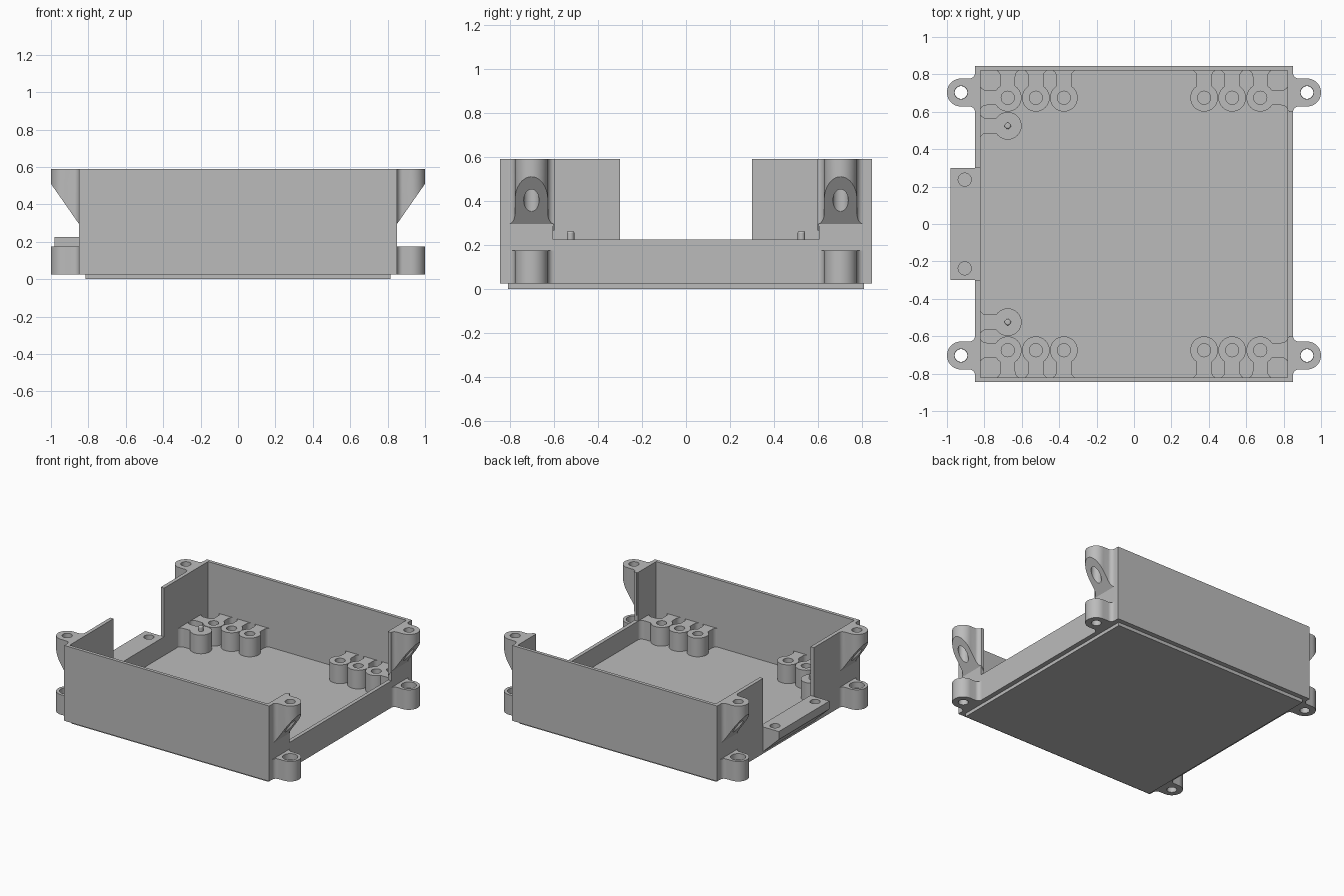
import bpy, bmesh, math

if "Cube" in bpy.data.objects:
    bpy.data.objects.remove(bpy.data.objects["Cube"])

grey = bpy.data.materials.new("light grey plastic")
grey.diffuse_color = (0.5, 0.5, 0.5, 1)
grey.use_nodes = True
grey.node_tree.nodes["Principled BSDF"].inputs["Base Color"].default_value = grey.diffuse_color


def make(name, bm):
    bmesh.ops.recalc_face_normals(bm, faces=bm.faces)
    me = bpy.data.meshes.new(name)
    bm.to_mesh(me)
    bm.free()
    me.materials.append(grey)
    ob = bpy.data.objects.new(name, me)
    bpy.context.collection.objects.link(ob)
    return ob


def prism(name, outline, depth, axis="z"):
    """Extrude a closed outline; axis y takes (x, z) points."""
    a, b = depth
    bm = bmesh.new()
    put = (lambda p, d: (p[0], p[1], d)) if axis == "z" else (lambda p, d: (p[0], d, p[1]))
    lo = [bm.verts.new(put(p, a)) for p in outline]
    hi = [bm.verts.new(put(p, b)) for p in outline]
    bm.faces.new(lo)
    bm.faces.new(hi)
    n = len(lo)
    for i in range(n):
        bm.faces.new((lo[i], lo[(i + 1) % n], hi[(i + 1) % n], hi[i]))
    return make(name, bm)


def box(name, x, y, z):
    return prism(name, [(x[0], y[0]), (x[1], y[0]), (x[1], y[1]), (x[0], y[1])], z)


def arc(cx, cy, r, a0, a1, n):
    return [(cx + r * math.cos(math.radians(a0 + (a1 - a0) * i / n)),
             cy + r * math.sin(math.radians(a0 + (a1 - a0) * i / n))) for i in range(n + 1)]


def cyl(name, x, y, r, z, n=32):
    return prism(name, arc(x, y, r, 0, 360, n)[:-1], z)


def cut(ob, *cutters):
    bpy.context.view_layer.objects.active = ob
    for c in cutters:
        m = ob.modifiers.new("cut", "BOOLEAN")
        m.operation, m.solver, m.object = "DIFFERENCE", "EXACT", c
        bpy.ops.object.modifier_apply(modifier=m.name)
        bpy.data.objects.remove(c)
    return ob


def smooth(ob):
    bpy.ops.object.select_all(action="DESELECT")
    ob.select_set(True)
    bpy.context.view_layer.objects.active = ob
    bpy.ops.object.shade_smooth_by_angle(angle=math.radians(30))


TOP, LOW, FLOOR, BASE = 0.59, 0.225, 0.085, 0.025

# Tray with a low right side and an open left middle
tray = box("tray", (-0.85, 0.85), (-0.845, 0.845), (BASE, TOP))
cut(tray,
    box("cavity", (-0.822, 0.822), (-0.82, 0.82), (FLOOR, 1)),
    box("right_notch", (0.7, 1), (-0.605, 0.605), (LOW, 1)),
    box("left_notch", (-1, -0.7), (-0.3, 0.3), (LOW, 1)))

# Raised plate under the tray
box("bottom_plate", (-0.815, 0.815), (-0.81, 0.81), (0, BASE + 0.005))

# Ledge with sloping underside on the left
ledge = prism("connector_ledge", [(-0.98, LOW), (-0.823, LOW), (-0.823, 0.04), (-0.85, 0.04),
                                  (-0.98, 0.165)], (-0.3, 0.3), "y")
cut(ledge, *[cyl("hole", -0.905, s * 0.237, 0.035, (0.13, 1)) for s in (-1, 1)])
smooth(ledge)

# Mounting lugs at the four corners, with fillets where they meet the wall
lug = ([(0.83, 0.105)] + arc(0.88, 0.105, 0.03, 180, 270, 6) + arc(0.925, 0, 0.075, 90, -90, 20)
       + arc(0.88, -0.105, 0.03, 90, 180, 6) + [(0.83, -0.105)])
for sx, side in ((-1, "left"), (1, "right")):
    for sy, end in ((-1, "front"), (1, "back")):
        shape = [(sx * x, sy * 0.703 + y) for x, y in lug]
        cx, cy = sx * 0.925, sy * 0.703
        lower = prism(f"lower_lug_{side}_{end}", shape, (BASE, 0.175))
        cut(lower, cyl("hole", cx, cy, 0.034, (-1, 1)), cyl("recess", cx, cy, 0.052, (0.13, 1)))
        smooth(lower)
        upper = prism(f"upper_lug_{side}_{end}", shape, (0.2, TOP))
        slope = [(sx * 0.8, 0.223), (sx * 1.05, 0.582), (sx * 1.05, 0.1), (sx * 0.8, 0.1)]
        cut(upper, prism("slope", slope, (cy - 0.3, cy + 0.3), "y"),
            cyl("hole", cx, cy, 0.035, (-1, 1)))
        smooth(upper)


# Flared rib from a post out to a wall, along y or x
def rib(name, x, y, sign, along):
    reach = 0.825
    start = abs(y if along == "y" else x)
    f = 0.037
    half = arc(0.04 + f, reach - f, f, 180, 90, 6)
    prof = [(0.04, start + 0.03)] + half + [(-a, b) for a, b in reversed(half)] + [(-0.04, start + 0.03)]
    if along == "y":
        pts = [(x + a, sign * b) for a, b in prof]
    else:
        pts = [(sign * b, y + a) for a, b in prof]
    ob = prism(name, pts, (FLOOR - 0.005, LOW))
    cut(ob, cyl("hole", x, y, 0.06, (-1, 1)))
    smooth(ob)


# Screw posts in groups of three, in each corner
for sx in (-1, 1):
    for sy in (-1, 1):
        for px in (0.375, 0.525, 0.675):
            x, y = sx * px, sy * 0.675
            post = cut(cyl("screw_post", x, y, 0.074, (FLOOR - 0.005, LOW)),
                       cyl("hole", x, y, 0.035, (FLOOR + 0.01, 1)))
            smooth(post)
            rib("post_rib", x, y, sy, "y")
        rib("side_rib", sx * 0.675, sy * 0.675, sx, "x")

# Locating posts with a small peg
for sy in (-1, 1):
    x, y = -0.675, sy * 0.525
    smooth(cyl("peg_post", x, y, 0.074, (FLOOR - 0.005, LOW)))
    peg = cyl("locating_peg", x, y, 0.017, (LOW - 0.01, 0.262), 20)
    bev = peg.modifiers.new("round_tip", "BEVEL")
    bev.width, bev.segments = 0.007, 2
    smooth(peg)
    rib("peg_rib", x, y, -1, "x")
